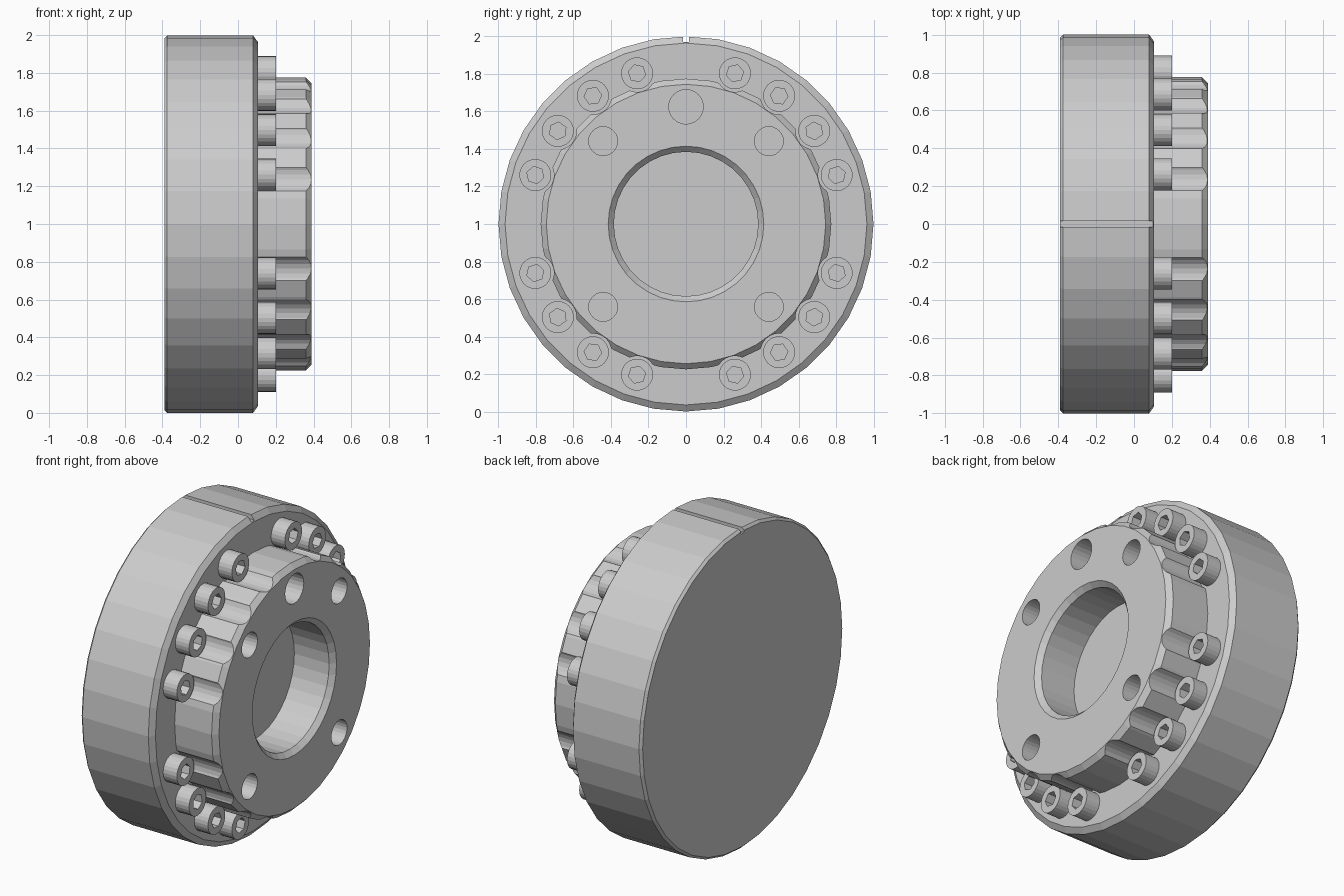
import bpy, bmesh
from math import sin, cos, pi, radians

old = bpy.data.objects.get("Cube")
if old:
    bpy.data.objects.remove(old, do_unlink=True)

# Single machined metal colour
steel = bpy.data.materials.new("grey steel")
steel.use_nodes = True
COLOUR = (0.6, 0.6, 0.6, 1)
steel.diffuse_color = COLOUR
steel.node_tree.nodes["Principled BSDF"].inputs["Base Color"].default_value = COLOUR


def lathe(name, profile, sides, y=0.0, z=1.0, turn=0.0):
    """Closed solid of revolution about the x direction from (x, radius) points."""
    bm = bmesh.new()
    rings = []
    for x, r in profile:
        angles = [turn + 2 * pi * i / sides for i in range(sides)]
        rings.append([bm.verts.new((x, y + r * cos(a), z + r * sin(a))) for a in angles])
    for a, b in zip(rings, rings[1:]):
        for i in range(sides):
            j = (i + 1) % sides
            bm.faces.new((a[i], a[j], b[j], b[i]))
    bm.faces.new(rings[0])
    bm.faces.new(rings[-1])
    bmesh.ops.recalc_face_normals(bm, faces=bm.faces)
    mesh = bpy.data.meshes.new(name)
    bm.to_mesh(mesh)
    bm.free()
    mesh.materials.append(steel)
    obj = bpy.data.objects.new(name, mesh)
    bpy.context.collection.objects.link(obj)
    return obj


def cut(target, cutters):
    """Subtract every cutter from the target, then discard the cutters."""
    bpy.context.view_layer.objects.active = target
    for c in cutters:
        c.hide_render = True
        mod = target.modifiers.new("cut", "BOOLEAN")
        mod.operation = "DIFFERENCE"
        mod.solver = "EXACT"
        mod.object = c
        bpy.ops.object.modifier_apply(modifier=mod.name)
        bpy.data.objects.remove(c, do_unlink=True)


def polar(radius, degrees):
    a = radians(degrees)
    return radius * cos(a), 1 + radius * sin(a)


FACE, FRONT = 0.105, 0.39

# Flange disc with chamfered rims and an index groove on top
flange = lathe("flange_disc", [(-0.39, 0.985), (-0.375, 1), (0.08, 1), (FACE, 0.965)], 36)
bpy.ops.mesh.primitive_cube_add(size=1, location=(0, 0, 2))
groove = bpy.context.object
groove.name = "groove_cutter"
groove.scale = (2, 0.03, 0.06)
cut(flange, [groove])

# Hub with a chamfered front rim
hub = lathe("hub", [(0.08, 0.775), (0.36, 0.775), (FRONT, 0.745)], 36)

# Central bore with a chamfered mouth
cutters = [lathe("bore_cutter", [(0.12, 0.385), (0.36, 0.385), (FRONT, 0.415), (0.5, 0.415)], 36)]

# Dowel holes: one larger at the top, four on the diagonals
for angle, r in ((90, 0.092), (45, 0.077), (135, 0.077), (225, 0.077), (315, 0.077)):
    cutters.append(lathe("hole_cutter", [(0.12, r), (0.5, r)], 24, *polar(0.625, angle)))

# Bolts in four groups of four, each in a scallop cut from the hub side
bolt_angles = [18 * i for i in range(20) if i % 5]
for angle in bolt_angles:
    cutters.append(lathe("scallop_cutter", [(0, 0.1), (0.5, 0.1)], 24, *polar(0.845, angle)))
cut(hub, cutters)

for n, angle in enumerate(bolt_angles, 1):
    spot = polar(0.845, angle)
    bolt = lathe(f"bolt_head_{n}", [(0.09, 0.085), (0.2, 0.085)], 24, *spot)
    socket = lathe("socket_cutter", [(0.14, 0.047), (0.3, 0.047)], 6, *spot, radians(angle))
    cut(bolt, [socket])
